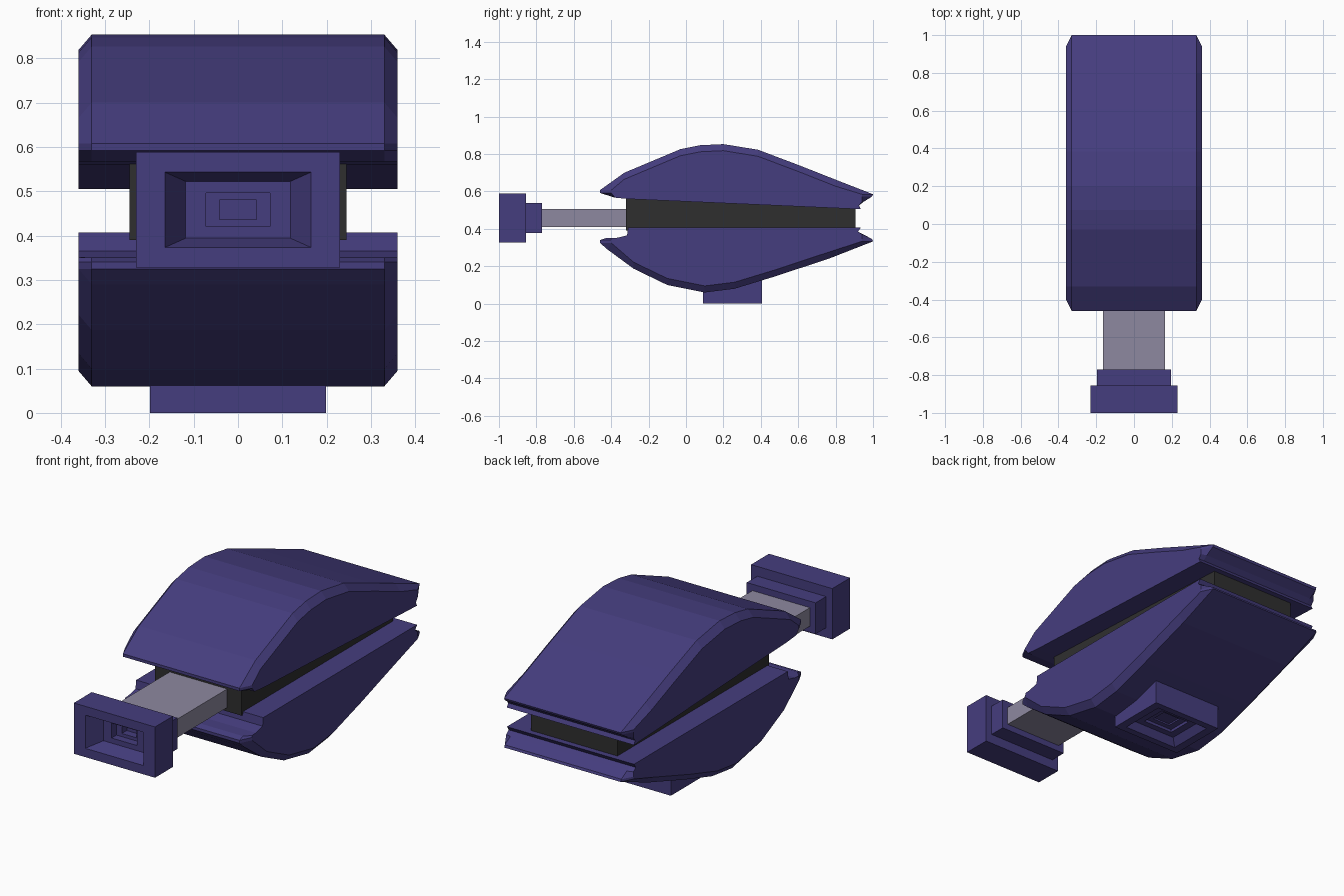
import bpy, bmesh

if "Cube" in bpy.data.objects:
    bpy.data.objects.remove(bpy.data.objects["Cube"])


def material(name, rgb):
    m = bpy.data.materials.new(name)
    m.diffuse_color = (*rgb, 1)
    m.use_nodes = True
    m.node_tree.nodes["Principled BSDF"].inputs["Base Color"].default_value = m.diffuse_color
    return m


VIOLET = material("violet", (0.06, 0.047, 0.21))
DARK = material("dark", (0.028, 0.028, 0.028))
PALE = material("pale", (0.27, 0.25, 0.35))


def loft(name, rings, mat):
    """Skin a list of equal-length closed rings and cap both ends."""
    bm = bmesh.new()
    loops = [[bm.verts.new(p) for p in ring] for ring in rings]
    for a, b in zip(loops, loops[1:]):
        for i in range(len(a)):
            j = (i + 1) % len(a)
            bm.faces.new((a[i], a[j], b[j], b[i]))
    bm.faces.new(loops[0][::-1])
    bm.faces.new(loops[-1])
    bmesh.ops.recalc_face_normals(bm, faces=bm.faces[:])
    me = bpy.data.meshes.new(name)
    bm.to_mesh(me)
    bm.free()
    me.materials.append(mat)
    ob = bpy.data.objects.new(name, me)
    bpy.context.collection.objects.link(ob)
    return ob


def box(name, x, y0, y1, z0, z1, mat):
    ring = lambda y: [(-x, y, z0), (x, y, z0), (x, y, z1), (-x, y, z1)]
    return loft(name, [ring(y0), ring(y1)], mat)


def shell(name, crown, inner, drop):
    """Extrude a y-z profile along x, with the crown edge chamfered."""
    full = crown + inner
    side = []
    for i, (y, z) in enumerate(full):
        dz = drop if 0 < i < len(crown) - 1 else 0
        side.append((min(max(y, -0.40), 0.94), z + dz))
    sections = [(-0.36, side), (-0.33, full), (0.33, full), (0.36, side)]
    return loft(name, [[(x, y, z) for y, z in prof] for x, prof in sections], VIOLET)


# Clam-like upper and lower shells
shell("upper_shell",
      [(-0.46, 0.607), (-0.33, 0.70), (-0.03, 0.826), (0.075, 0.847), (0.2, 0.853),
       (0.385, 0.823), (0.61, 0.738), (0.80, 0.663), (1.0, 0.585)],
      [(0.995, 0.573), (0.95, 0.545), (0.925, 0.525), (0.935, 0.505),
       (-0.31, 0.56), (-0.38, 0.567), (-0.46, 0.592)], -0.035)
shell("lower_shell",
      [(-0.46, 0.325), (-0.42, 0.29), (-0.28, 0.187), (-0.10, 0.10), (0.10, 0.06),
       (0.26, 0.08), (0.48, 0.147), (0.77, 0.243), (1.0, 0.333)],
      [(0.995, 0.345), (0.95, 0.37), (0.92, 0.385), (0.935, 0.407), (-0.31, 0.407),
       (-0.315, 0.365), (-0.37, 0.352), (-0.43, 0.35), (-0.46, 0.34)], 0.035)

# Core between the shells and the connecting bar
box("core", 0.245, -0.32, 0.905, 0.39, 0.58, DARK)
box("connecting_bar", 0.163, -0.78, -0.31, 0.41, 0.505, PALE)


def socket(name, steps, place):
    """Stepped rectangular socket; steps are (depth, half width, half height)."""
    rings = [[place(d, sx * w, sy * h) for sx, sy in ((-1, -1), (1, -1), (1, 1), (-1, 1))]
             for d, w, h in steps]
    return loft(name, rings, VIOLET)


# Front socket with a smaller collar behind it
socket("front_socket",
       [(0.23, 0.195, 0.08), (0.145, 0.195, 0.08), (0.145, 0.23, 0.13), (0, 0.23, 0.13),
        (0, 0.165, 0.085), (0.08, 0.118, 0.064), (0.08, 0.072, 0.038),
        (0.12, 0.072, 0.038), (0.12, 0.042, 0.022), (0.16, 0.042, 0.022)],
       lambda d, u, v: (u, -1 + d, 0.458 + v))

# Bottom socket under the lower shell
socket("bottom_socket",
       [(0.15, 0.198, 0.157), (0, 0.198, 0.157), (0, 0.155, 0.122), (0.035, 0.125, 0.098),
        (0.035, 0.085, 0.066), (0.05, 0.085, 0.066), (0.05, 0.05, 0.04), (0.058, 0.05, 0.04)],
       lambda d, u, v: (u, 0.248 + v, d))
